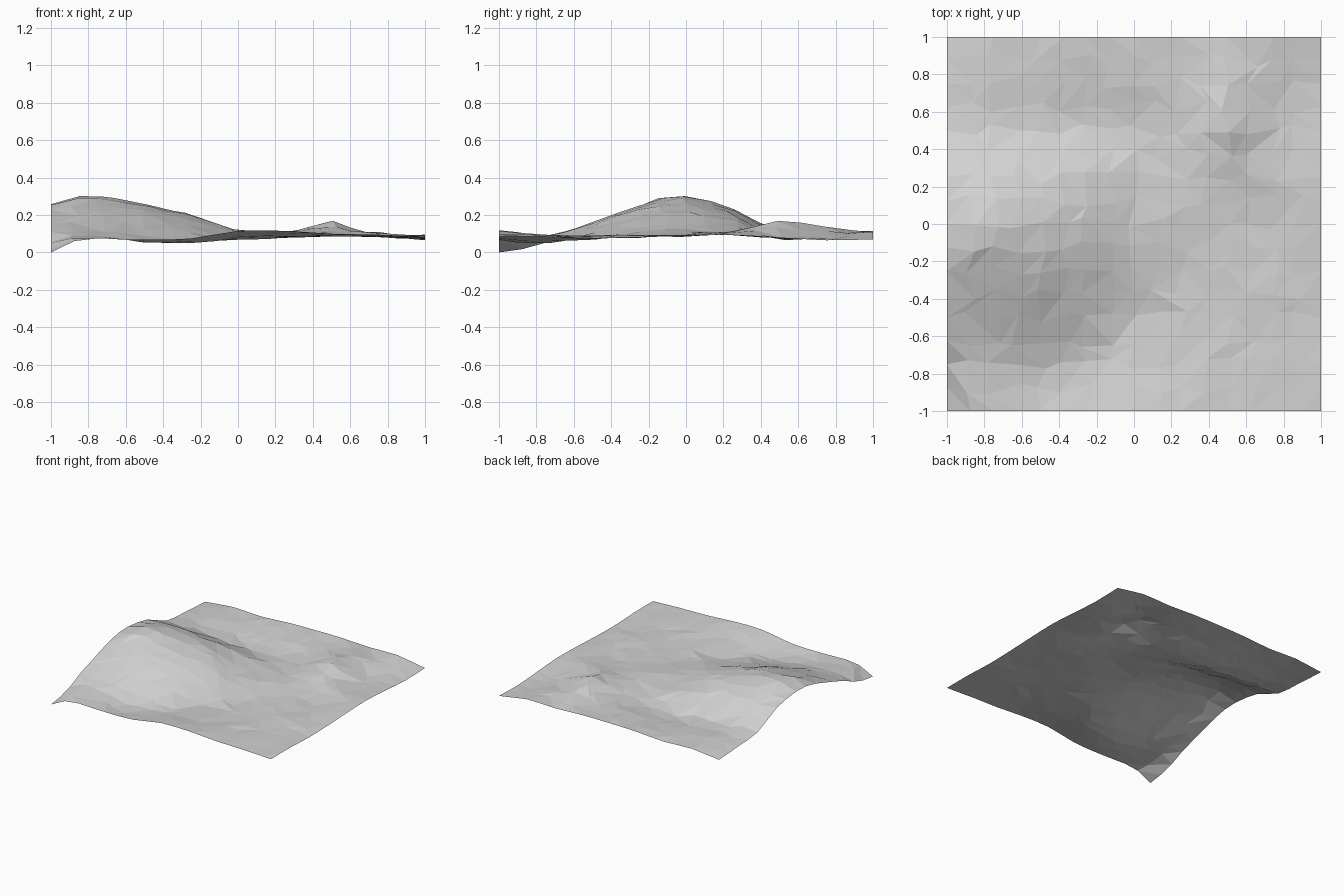
import bpy, bmesh, math, random

if "Cube" in bpy.data.objects:
    bpy.data.objects.remove(bpy.data.objects["Cube"])

random.seed(4)
CELLS = 16          # grid cells per side
SIZE = 2.0

# Coarse height map in hundredths: rows from back (y=1) to front (y=-1), columns x=-1..1
HEIGHTS = [
    [8, 10.5, 9.5, 11, 11.5, 11.5, 10.5, 11, 7],
    [9.5, 10.5, 9.5, 9, 10.5, 10.5, 13, 9, 6.5],
    [11.5, 11, 9, 7, 7.5, 10, 15, 8, 8],
    [22, 23, 21, 17, 10.5, 10.5, 11.5, 10, 9.5],
    [25, 29.5, 26, 20, 12, 10, 9, 8.5, 9],
    [22.5, 25, 23, 17, 11, 8, 9, 9, 8],
    [15, 16, 14, 10, 7, 8, 9, 9, 7.5],
    [9, 9, 6.5, 5, 8, 9, 9, 9, 8.5],
    [9, 7.5, 7, 7.5, 11.5, 11.5, 10, 9.5, 8.5],
]
# Sharper local features: x, y, radius x, radius y, height
BUMPS = [
    (-0.88, -0.08, 0.12, 0.15, 0.028),   # summit
    (0.50, 0.55, 0.08, 0.16, 0.018),     # small ridge
    (-0.45, -0.85, 0.12, 0.12, -0.010),  # hollow
]


def spline(p, t):
    """Catmull-Rom through p[1] and p[2]."""
    a, b, c, d = p
    return b + 0.5 * t * (c - a + t * (2 * a - 5 * b + 4 * c - d
                                       + t * (3 * (b - c) + d - a)))


def sample(row, u):
    i = min(int(u), len(row) - 2)
    last = len(row) - 1
    return spline([row[max(0, min(last, i + k))] for k in (-1, 0, 1, 2)], u - i)


def height(x, y):
    u, v = (x + 1) * 4, (1 - y) * 4
    z = sample([sample(row, u) for row in HEIGHTS], v) / 100
    for bx, by, rx, ry, h in BUMPS:
        z += h * math.exp(-((x - bx) / rx) ** 2 - ((y - by) / ry) ** 2)
    # front left corner folds down along a crease
    fold = (x + 1) / 0.16 + (y + 1) / 0.40 - 1
    return z + 0.1 * min(0.0, fold)


# Terrain sheet: uneven triangulated grid with straight outer borders
bm = bmesh.new()
step = SIZE / CELLS
grid = []
for j in range(CELLS + 1):
    line = []
    for i in range(CELLS + 1):
        x, y = -1 + i * step, -1 + j * step
        inside_x, inside_y = 0 < i < CELLS, 0 < j < CELLS
        if inside_x and inside_y:
            x += random.uniform(-0.28, 0.28) * step
            y += random.uniform(-0.28, 0.28) * step
        z = height(x, y)
        if inside_x and inside_y:
            z += random.uniform(-0.004, 0.004)
        line.append(bm.verts.new((x, y, max(0.0, z))))
    grid.append(line)

for j in range(CELLS):
    for i in range(CELLS):
        a, b = grid[j][i], grid[j][i + 1]
        c, d = grid[j + 1][i + 1], grid[j + 1][i]
        # split each cell along a varying diagonal
        if random.random() < 0.5 and i + j > 3:
            bm.faces.new((a, b, c))
            bm.faces.new((a, c, d))
        else:
            bm.faces.new((a, b, d))
            bm.faces.new((b, c, d))

mesh = bpy.data.meshes.new("terrain")
bm.to_mesh(mesh)
bm.free()

# Single plain grey
grey = bpy.data.materials.new("light grey")
grey.diffuse_color = (0.65, 0.65, 0.65, 1)
grey.use_nodes = True
grey.node_tree.nodes["Principled BSDF"].inputs["Base Color"].default_value = grey.diffuse_color
mesh.materials.append(grey)

terrain = bpy.data.objects.new("terrain", mesh)
bpy.context.collection.objects.link(terrain)
